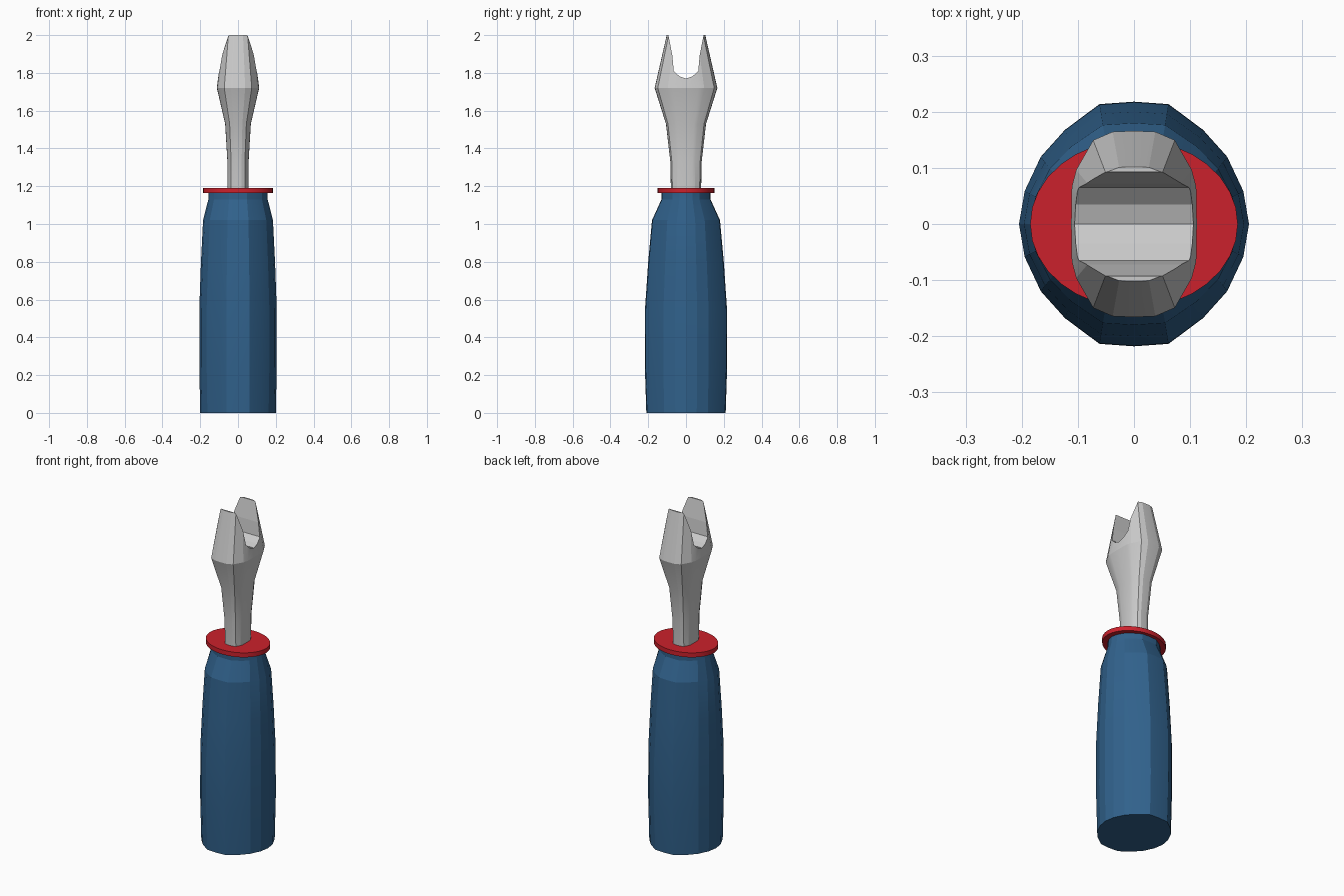
import bpy, bmesh, math

if "Cube" in bpy.data.objects:
    bpy.data.objects.remove(bpy.data.objects["Cube"])


def paint(obj, name, rgb):
    mat = bpy.data.materials.new(name)
    mat.diffuse_color = (*rgb, 1)
    mat.use_nodes = True
    mat.node_tree.nodes["Principled BSDF"].inputs["Base Color"].default_value = mat.diffuse_color
    obj.data.materials.append(mat)


def mirror_quarter(pts):
    """Quarter outline from +x axis to +y axis -> full closed outline."""
    half = pts + [(-x, y) for x, y in reversed(pts[:-1])]
    return half + [(-x, -y) for x, y in half[1:-1]]


def loft(name, outline, levels):
    """Skin a unit outline scaled at each (z, rx, ry) level."""
    bm = bmesh.new()
    rings = [[bm.verts.new((x * rx, y * ry, z)) for x, y in outline] for z, rx, ry in levels]
    n = len(outline)
    for a, b in zip(rings, rings[1:]):
        for i in range(n):
            j = (i + 1) % n
            bm.faces.new((a[i], a[j], b[j], b[i]))
    bm.faces.new(rings[0])
    bm.faces.new(rings[-1])
    bmesh.ops.recalc_face_normals(bm, faces=bm.faces)
    mesh = bpy.data.meshes.new(name)
    bm.to_mesh(mesh)
    bm.free()
    obj = bpy.data.objects.new(name, mesh)
    bpy.context.collection.objects.link(obj)
    return obj


# Handle grip: faceted oval with flattened front and back
grip_outline = mirror_quarter([(1, 0), (.95, .27), (.81, .55), (.6, .77), (.3, .98), (0, 1)])
handle = loft("handle", grip_outline, [
    (0, .20, .21), (.25, .205, .218), (.55, .205, .217), (.8, .196, .2),
    (1.02, .185, .18), (1.13, .157, .13), (1.17, .155, .13)])
paint(handle, "blue", (.03, .12, .26))

# Collar disc
oval = [(math.cos(math.tau * i / 32), math.sin(math.tau * i / 32)) for i in range(32)]
collar = loft("collar", oval, [(1.163, .185, .15), (1.19, .185, .15)])
paint(collar, "red", (.6, .015, .025))

# Shaft flaring into the forked head
head_outline = mirror_quarter([(1, 0), (.99, .4), (.92, .58), (.65, .9), (.34, .99), (0, 1)])
shaft = loft("forked_shaft", head_outline, [
    (1.18, .055, .08), (1.33, .056, .083), (1.53, .068, .106),
    (1.72, .112, .166), (2.0, .078, .102)])

# Slot cutter: rounded-bottom notch extruded along x, removed from the head
half = [(.093, 2.0), (.099, 2.05)]
slot = [(0, 1.77), (.035, 1.782), (.065, 1.81), (.072, 1.89)] + half
slot += [(-y, z) for y, z in reversed(slot[1:])]
bm = bmesh.new()
face = bm.faces.new([bm.verts.new((-.3, y, z)) for y, z in slot])
ext = bmesh.ops.extrude_face_region(bm, geom=[face])
bmesh.ops.translate(bm, vec=(.6, 0, 0),
                    verts=[v for v in ext["geom"] if isinstance(v, bmesh.types.BMVert)])
bmesh.ops.recalc_face_normals(bm, faces=bm.faces)
mesh = bpy.data.meshes.new("slot_cutter")
bm.to_mesh(mesh)
bm.free()
cutter = bpy.data.objects.new("slot_cutter", mesh)
bpy.context.collection.objects.link(cutter)
cutter.hide_render = True
cutter.hide_set(True)
cut = shaft.modifiers.new("slot", "BOOLEAN")
cut.operation = "DIFFERENCE"
cut.solver = "EXACT"
cut.object = cutter

# Soften shallow angles, keep hard creases
for obj in (handle, collar, shaft):
    bpy.ops.object.select_all(action="DESELECT")
    obj.select_set(True)
    bpy.context.view_layer.objects.active = obj
    bpy.ops.object.shade_smooth_by_angle(angle=math.radians(15))
